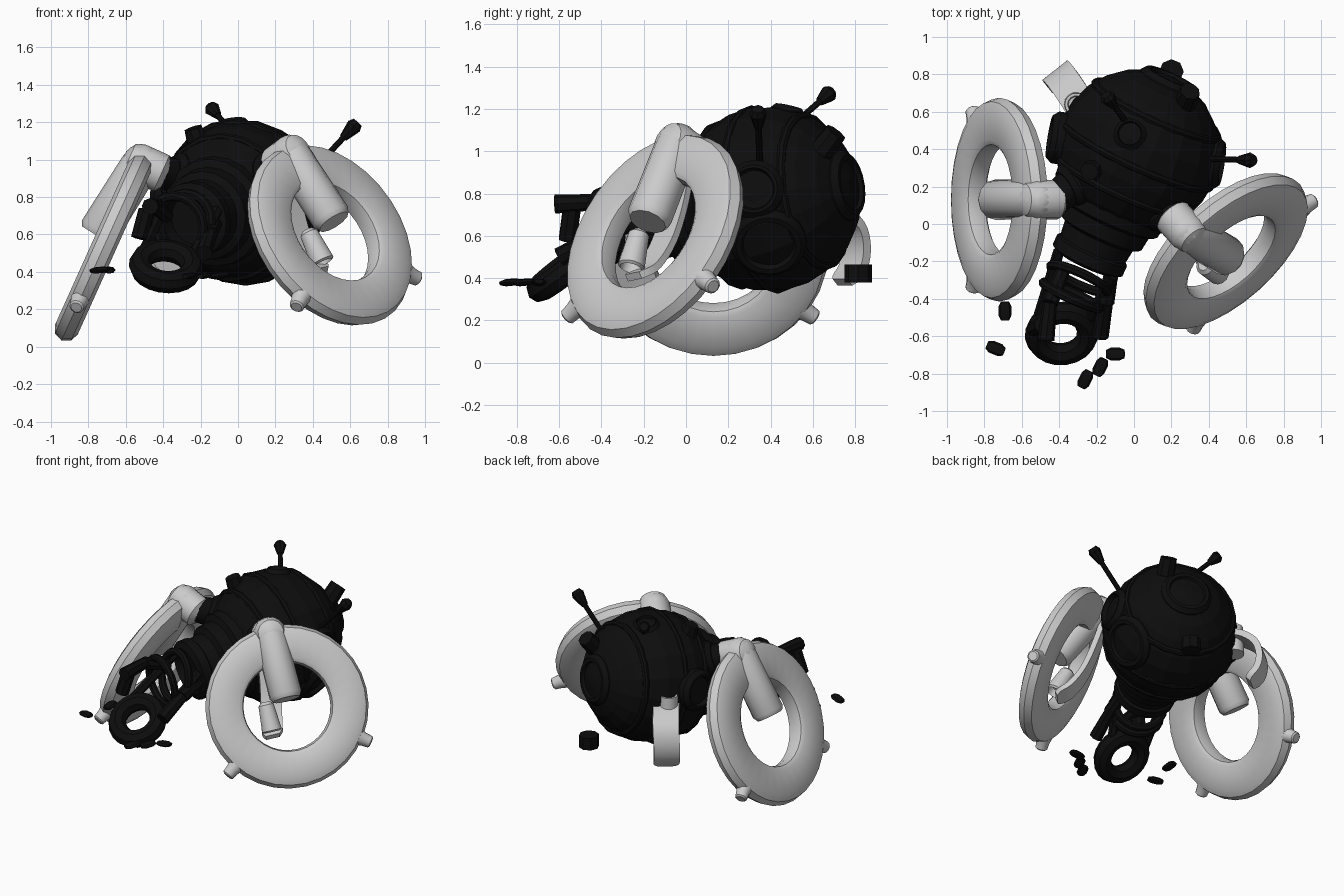
import bpy, bmesh, math
from mathutils import Vector as V, Matrix

if "Cube" in bpy.data.objects:
    bpy.data.objects.remove(bpy.data.objects["Cube"])

BLACK = bpy.data.materials.new("black_shell")
BLACK.diffuse_color = (0.004, 0.004, 0.004, 1)
BLACK.use_nodes = True
BLACK.node_tree.nodes["Principled BSDF"].inputs["Base Color"].default_value = BLACK.diffuse_color


def frame(c, n, up=(0, 0, 1)):
    """Matrix whose local z points along n and local y leans to up."""
    z = V(n).normalized()
    u = V(up)
    if abs(z.dot(u.normalized())) > 0.99:
        u = V((0, 1, 0))
    y = (u - z * u.dot(z)).normalized()
    x = y.cross(z)
    m = Matrix((x, y, z)).transposed().to_4x4()
    m.translation = V(c)
    return m


def finish(name, bm, mat=None, angle=35):
    bmesh.ops.recalc_face_normals(bm, faces=bm.faces)
    me = bpy.data.meshes.new(name)
    bm.to_mesh(me)
    bm.free()
    ob = bpy.data.objects.new(name, me)
    bpy.context.collection.objects.link(ob)
    if mat:
        me.materials.append(mat)
    bpy.ops.object.select_all(action='DESELECT')
    ob.select_set(True)
    bpy.context.view_layer.objects.active = ob
    if angle:
        bpy.ops.object.shade_smooth_by_angle(angle=math.radians(angle))
    return ob


def lathe(name, prof, m, mat=None, segs=24, angle=35, closed=False):
    """Spin (radius, height) points about the local z of m."""
    bm = bmesh.new()
    rings = [[bm.verts.new(m @ V((r * math.cos(a), r * math.sin(a), h)))
              for a in (2 * math.pi * i / segs for i in range(segs))] for r, h in prof]
    pairs = list(zip(rings, rings[1:])) + ([(rings[-1], rings[0])] if closed else [])
    for a, b in pairs:
        for i in range(segs):
            j = (i + 1) % segs
            bm.faces.new((a[i], a[j], b[j], b[i]))
    if not closed:
        bm.faces.new(rings[0])
        bm.faces.new(rings[-1])
    return finish(name, bm, mat, angle)


def rod(name, a, b, r1, r2=None, mat=None, segs=12):
    a, b = V(a), V(b)
    return lathe(name, [(r1, 0), (r2 or r1, (b - a).length)], frame(a, b - a), mat, segs)


def ring(name, c, n, R, r, mat=BLACK, segs=20):
    prof = [(R + r * math.cos(t), r * math.sin(t)) for t in (math.pi * k / 4 for k in range(8))]
    return lathe(name, prof, frame(c, n), mat, segs, closed=True)


def curve(pts, n=4):
    """Smooth path through pts (Catmull-Rom)."""
    p = [V(q) for q in pts]
    p = [2 * p[0] - p[1]] + p + [2 * p[-1] - p[-2]]
    out = []
    for a, b, c, d in zip(p, p[1:], p[2:], p[3:]):
        for t in (k / n for k in range(n)):
            out.append(0.5 * (2 * b + (c - a) * t + (2 * a - 5 * b + 4 * c - d) * t * t
                              + (3 * b - a - 3 * c + d) * t ** 3))
    return out + [p[-2]]


def strap(name, pts, wide, w=0.075, t=0.018):
    """Curved flat band with a rounded end, widened along the wide direction."""
    pts, wide = curve(pts), V(wide).normalized()
    bm, rows = bmesh.new(), []
    for i, p in enumerate(pts):
        tan = (pts[min(i + 1, len(pts) - 1)] - pts[max(i - 1, 0)]).normalized()
        k = tan.cross(wide).normalized() * t
        ww = w * (1, 0.9, 0.65)[max(0, i - len(pts) + 3)]
        rows.append([bm.verts.new(p + s * wide * ww + q * k) for s, q in ((-1, -1), (1, -1), (1, 1), (-1, 1))])
    for a, b in zip(rows, rows[1:]):
        for i in range(4):
            bm.faces.new((a[i], a[(i + 1) % 4], b[(i + 1) % 4], b[i]))
    bm.faces.new(rows[0])
    bm.faces.new(rows[-1])
    return finish(name, bm)


# faceted ball body, poles along the neck axis
C = V((0.02, 0.39, 0.775))
AX = V((-0.4, -0.87, -0.15)).normalized()
R = 0.44
lathe("body", [(R * math.sin(t), R * math.cos(t)) for t in (math.pi * (k + 0.3) / 12.6 for k in range(13))],
      frame(C, AX), BLACK, 18, angle=0)
for k, h in enumerate((-0.24, 0.02, 0.2)):
    ring(f"body_band_{k}", C + AX * h, AX, math.sqrt(R * R - h * h) - 0.01, 0.022)


# sockets and hatches on the shell
def socket(name, d, r, out=0.47):
    d = V(d).normalized()
    lathe(name, [(r, 0.3), (r, out - 0.03), (r - 0.025, out), (r * 0.72, out), (r * 0.65, out - 0.03)],
          frame(C, d), BLACK, 20)


socket("rear_leg_socket", (-0.9, 0.15, 0.08), 0.14, 0.48)
socket("right_leg_socket", (0.95, -0.15, 0.1), 0.14, 0.46)
socket("right_hatch", (0.85, 0, -0.5), 0.18, 0.44)
socket("top_hatch", (-0.1, 0.22, 1), 0.09, 0.45)
socket("left_shoulder", (-0.78, -0.42, 0.3), 0.13, 0.46)
socket("front_right_shoulder", (0.4, -0.8, 0.35), 0.13, 0.46)
socket("rear_hatch", -AX, 0.17, 0.44)

# knobs and whisker antennas
rod("rear_knob", (0.27, 0.64, 1.0), (0.3, 0.71, 1.09), 0.06, 0.055, BLACK, 8)
rod("rear_loose_foot", (0.2, 0.815, 0.38), (0.2, 0.815, 0.465), 0.066, None, BLACK, 8)
rod("crown_block", (-0.2, 0.3, 1.05), (-0.24, 0.28, 1.17), 0.07, 0.05, BLACK, 8)
for k, (a, b) in enumerate((((-0.01, 0.5, 1.12), (-0.15, 0.69, 1.285)), ((0.38, 0.35, 0.92), (0.64, 0.34, 1.2)))):
    a, b = V(a), V(b)
    m = a.lerp(b, 0.7)
    rod(f"antenna_stem_{k}", a, m, 0.016, None, BLACK, 8)
    h = (b - m).length
    lathe(f"antenna_tip_{k}", [(0.022, 0), (0.042, h * 0.75), (0.028, h)], frame(m, b - m), BLACK, 8)

# stepped neck
lathe("neck", [(0.3, 0.28), (0.29, 0.38), (0.25, 0.4), (0.24, 0.48), (0.2, 0.5), (0.19, 0.58),
               (0.205, 0.59), (0.205, 0.65), (0.16, 0.67), (0.14, 0.6)], frame(C, AX), BLACK, 20)
for k, h in enumerate((0.76, 0.86)):
    ring(f"neck_coil_{k}", C + AX * h, AX + V((0, 0, 0.35 - 0.3 * k)), 0.165, 0.026)

# front ring and gripper struts
RC, RN = V((-0.385, -0.585, 0.43)), V((0.08, -0.6, 0.79))
ring("front_ring", RC, RN, 0.14, 0.06)
fm, nm = frame(RC, RN), frame(C + AX * 0.66, AX)
for k, a in enumerate((20, 160)):
    d = V((math.cos(math.radians(a)), math.sin(math.radians(a)), 0))
    rod(f"gripper_strut_{k}", nm @ (d * 0.17), fm @ (d * 0.15), 0.03, None, BLACK, 6)
for k, path in enumerate((((-0.38, -0.25, 0.7), (-0.45, -0.42, 0.76), (-0.47, -0.62, 0.75)),
                          ((-0.12, -0.25, 0.66), (-0.15, -0.42, 0.6), (-0.18, -0.6, 0.5)))):
    for j in range(2):
        rod(f"finger_{k}_{j}", path[j], path[j + 1], 0.038, 0.045, BLACK, 8)
rod("left_jaw", (-0.53, -0.56, 0.58), (-0.49, -0.54, 0.73), 0.045, None, BLACK, 8)

# loose claws floating around the ring
for k, (x, y, dx, dy) in enumerate(((-0.69, -0.465, 0, 1), (-0.74, -0.665, 1, -0.4), (-0.26, -0.83, 0.5, 1),
                                    (-0.18, -0.765, 0.5, 1), (-0.1, -0.695, 1, 0))):
    d = V((dx, dy, 0.1)).normalized() * 0.05
    p = V((x, y, 0.41 if k < 2 else 0.38))
    lathe(f"claw_{k}", [(0.022, 0), (0.034, 0.025), (0.034, 0.075), (0.022, 0.1)],
          frame(p - d, d) @ Matrix.Diagonal((1, 0.5, 1, 1)), BLACK, 8)


# ring wheel with hanging arm, shoulder hub and two pegs
def leg(side, c, n, u, Rw, tip):
    m = frame(c, n, u)
    P = lambda x, y, z: m @ V((x, y, z))
    lathe(side + "_wheel", [(0.295, -0.05), (0.285, 0), (0.295, 0.05), (0.32, 0.066), (Rw - 0.065, 0.066),
                            (Rw - 0.02, 0.047), (Rw, 0), (Rw - 0.02, -0.047), (Rw - 0.065, -0.066),
                            (0.32, -0.066)], m, None, 32, closed=True)
    for k, s in enumerate((-1, 1)):
        a = math.radians(54)
        d = V((s * math.sin(a), -math.cos(a), 0))
        lathe(f"{side}_peg_{k}", [(0.055, 0), (0.045, 0.035), (0.04, 0.08), (0.03, 0.088)],
              frame(m @ (d * 0.51), m.to_3x3() @ d), None, 12)
    top, end = P(0, 0.49, 0.0), P(0, 0.05, tip)
    lathe(side + "_arm", [(0.015, -0.105), (0.06, -0.09), (0.095, -0.045), (0.105, 0.02), (0.108, 0.42),
                          (0.09, 0.45)], frame(top, end - top), None, 12)
    lathe(side + "_hub", [(0.07, -0.15), (0.105, -0.12), (0.105, 0.02), (0.085, 0.07), (0.03, 0.1)],
          frame(top, V(n), u), None, 16)
    rod(side + "_axle", P(0, 0.5, -0.1), C + (P(0, 0.5, 0) - C) * 0.6, 0.085, 0.1, BLACK, 12)
    return P


leg("left", (-0.72, 0.13, 0.53), (-0.91, 0, 0.41), (0.41, 0, 0.91), 0.545, 0.06)
P = leg("right", (0.49, -0.145, 0.595), (0.6, -0.66, 0.45), (-0.46, 0.25, 0.85), 0.535, 0.07)

# curved straps with peg tubes: right leg and the wheel-less rear leg
g = 1 if P(1, 0, 0).y < P(0, 0, 0).y else -1
strap("right_strap", [P(0.03 * g, 0.4, -0.09), P(0.05 * g, 0.22, -0.12), P(0.08 * g, 0.05, -0.13),
                      P(0.11 * g, -0.09, -0.1), P(0.13 * g, -0.17, -0.04)], P(1, 0, 0) - P(0, 0, 0), 0.07)
lathe("right_strap_tube", [(0.03, -0.02), (0.05, 0), (0.065, 0.17), (0.052, 0.18), (0.045, 0.13)],
      frame(P(0.13 * g, 0.04, -0.01), P(0, -1, 0) - P(0, 0, 0)), None, 14)
rear_path = [(-0.28, 0.62, 0.74), (-0.33, 0.7, 0.72), (-0.385, 0.78, 0.65), (-0.41, 0.805, 0.55),
             (-0.4, 0.79, 0.45), (-0.36, 0.74, 0.38)]
strap("rear_strap", rear_path, (0.7, 0.55, 0), 0.085, 0.022)
lathe("rear_strap_tube", [(0.07, 0), (0.06, 0.2), (0.045, 0.2), (0.04, 0.15)],
      frame((-0.31, 0.64, 0.62), (0, 0, 1)), None, 14)
